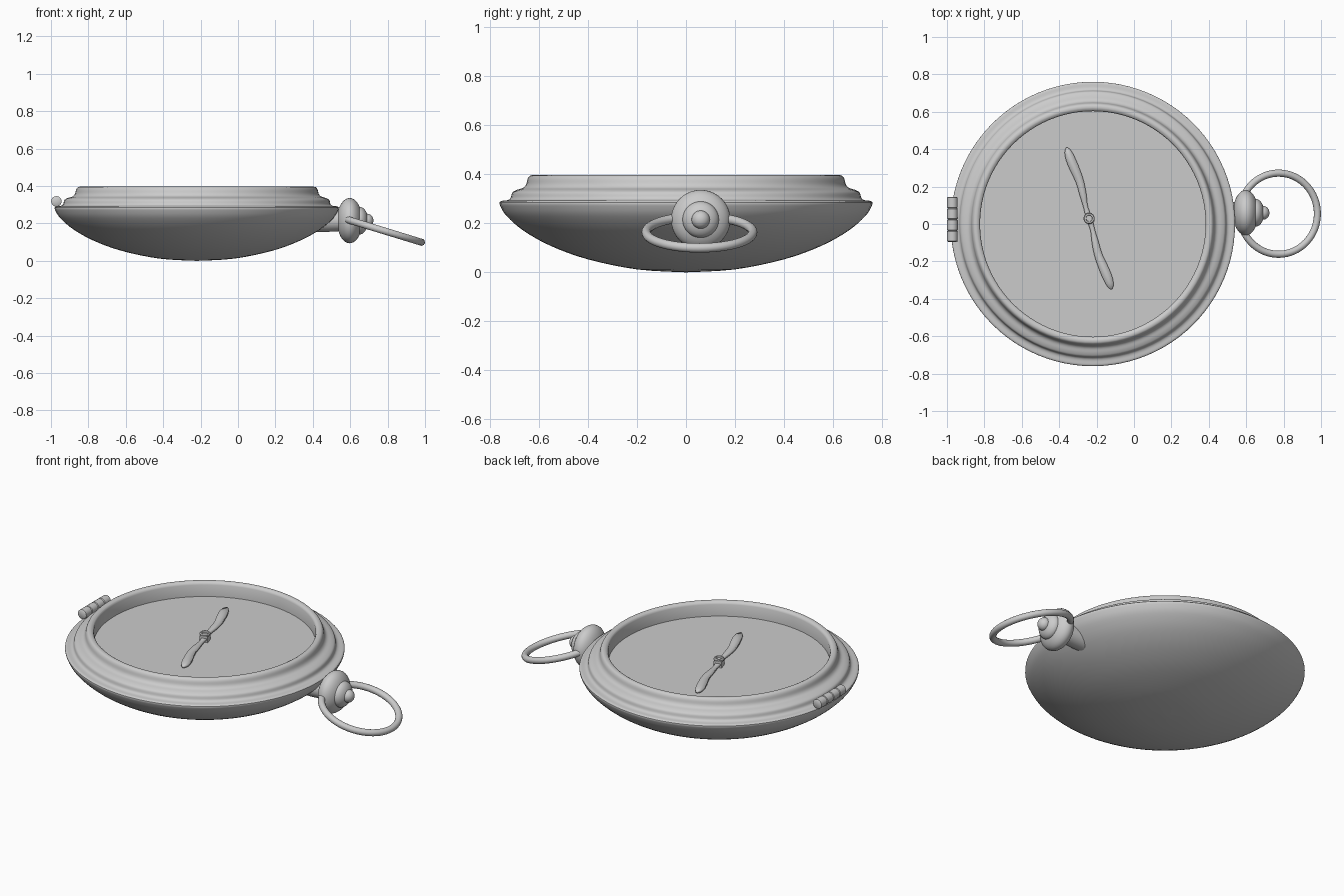
import bpy, bmesh, math
from mathutils import Matrix, Vector

if "Cube" in bpy.data.objects:
    bpy.data.objects.remove(bpy.data.objects["Cube"])

GREY = (0.6, 0.6, 0.6, 1)
metal = bpy.data.materials.new("plain grey")
metal.use_nodes = True
metal.diffuse_color = GREY
metal.node_tree.nodes["Principled BSDF"].inputs["Base Color"].default_value = GREY

CASE = Vector((-0.22, 0, 0))
CROWN_Y, CROWN_Z = 0.06, 0.215


def finish(name, bm, matrix=None, angle=40):
    """Turn a bmesh into a smooth-shaded grey object."""
    bmesh.ops.remove_doubles(bm, verts=bm.verts, dist=1e-5)
    bmesh.ops.recalc_face_normals(bm, faces=bm.faces)
    mesh = bpy.data.meshes.new(name)
    bm.to_mesh(mesh)
    bm.free()
    obj = bpy.data.objects.new(name, mesh)
    bpy.context.collection.objects.link(obj)
    mesh.materials.append(metal)
    if matrix:
        obj.matrix_world = matrix
    bpy.ops.object.select_all(action='DESELECT')
    obj.select_set(True)
    bpy.context.view_layer.objects.active = obj
    bpy.ops.object.shade_smooth_by_angle(angle=math.radians(angle))
    return obj


def smooth_path(points, steps=4):
    """Catmull-Rom curve through a few profile points."""
    p = [Vector(q) for q in points]
    p = [p[0]] + p + [p[-1]]
    out = []
    for a, b, c, d in zip(p, p[1:], p[2:], p[3:]):
        for i in range(steps):
            t = i / steps
            out.append(0.5 * (2 * b + (c - a) * t + (2 * a - 5 * b + 4 * c - d) * t * t
                              + (3 * b - a - 3 * c + d) * t ** 3))
    return out + [p[-1]]


def lathe(name, profile, matrix, segments=96, angle=40):
    """Spin a (radius, height) profile around local z."""
    bm = bmesh.new()
    verts = [bm.verts.new((r, 0, z)) for r, z in profile]
    edges = [bm.edges.new(pair) for pair in zip(verts, verts[1:])]
    bmesh.ops.spin(bm, geom=verts + edges, cent=(0, 0, 0), axis=(0, 0, 1),
                   angle=math.tau, steps=segments, use_duplicate=False)
    return finish(name, bm, matrix, angle)


at_case = Matrix.Translation(CASE)

# Domed back of the case
lathe("case_back", smooth_path([(0, 0), (0.2, 0.012), (0.4, 0.053), (0.55, 0.107),
                                (0.66, 0.168), (0.73, 0.228), (0.757, 0.27), (0.76, 0.285)]),
      at_case)

# Stepped bezel with its inner wall
bezel = smooth_path([(0.76, 0.285), (0.752, 0.291), (0.728, 0.294), (0.715, 0.303),
                     (0.708, 0.325), (0.69, 0.336), (0.665, 0.344), (0.652, 0.358),
                     (0.645, 0.382), (0.635, 0.394), (0.62, 0.396), (0.608, 0.39)])
lathe("bezel", bezel + [Vector((0.603, 0.38)), Vector((0.603, 0.30))], at_case)

# Flat dial
lathe("dial", [(0, 0.31), (0.605, 0.31)], at_case)

# Needle: a wavy two-ended blade, the second half turned half way round
HUB = Vector((-0.24, 0.03, 0))
blade = [(0, 0.018, 0), (0.06, 0.012, 0), (0.13, 0.018, 0.006), (0.20, 0.021, 0.010),
         (0.27, 0.025, 0.004), (0.33, 0.025, -0.002), (0.375, 0.018, -0.004), (0.397, 0.004, -0.004)]
blade = smooth_path(blade, 3)
bm = bmesh.new()
for turn in (1, -1):
    rows = [[bm.verts.new((turn * (shift + side * half), turn * along, 0.328))
             for side in (-1, 1)] for along, half, shift in blade]
    for low, high in zip(rows, rows[1:]):
        bm.faces.new((low[0], low[1], high[1], high[0]))
needle = finish("needle", bm, Matrix.Translation(HUB) @ Matrix.Rotation(math.radians(17), 4, 'Z'))
plate = needle.modifiers.new("thickness", 'SOLIDIFY')
plate.thickness = 0.012
plate.offset = 0

# Needle hub block, pin and ring
bm = bmesh.new()
bmesh.ops.create_cube(bm, size=1, matrix=Matrix.Diagonal((0.046, 0.046, 0.036, 1)))
finish("needle_hub", bm, Matrix.Translation(HUB + Vector((0, 0, 0.328)))
       @ Matrix.Rotation(math.radians(17), 4, 'Z'))
lathe("hub_ring", [(0, 0.352), (0.016, 0.352), (0.018, 0.360), (0.026, 0.360),
                   (0.030, 0.354), (0.028, 0.345), (0.02, 0.34)], Matrix.Translation(HUB), 24)

# Hinge: a row of barrel knuckles
for i in range(4):
    knuckle = [(0, -0.03), (0.023, -0.03), (0.028, -0.026), (0.028, 0.026), (0.023, 0.03), (0, 0.03)]
    lathe(f"hinge_knuckle_{i + 1}", knuckle,
          Matrix.Translation((-0.971, -0.065 + 0.06 * i, 0.318)) @ Matrix.Rotation(math.pi / 2, 4, 'X'), 24)

# Stem and crown, turned about the x axis
along_x = Matrix.Translation((0, CROWN_Y, CROWN_Z)) @ Matrix.Rotation(math.pi / 2, 4, 'Y')
lathe("stem", [(0.062, 0.40), (0.06, 0.48), (0.054, 0.58)], along_x, 32)


def bulb(name, x, radius, depth):
    """Flattened ball on the crown axis."""
    arc = [(radius * math.sin(math.pi * i / 20), x - depth * math.cos(math.pi * i / 20))
           for i in range(21)]
    lathe(name, arc, along_x, 40)


bulb("crown_disc", 0.597, 0.121, 0.068)
bulb("crown_collar", 0.650, 0.074, 0.046)
bulb("crown_tip", 0.690, 0.037, 0.034)

# Tilted bow ring
bpy.ops.mesh.primitive_torus_add(major_radius=0.217, minor_radius=0.019, major_segments=64,
                                 minor_segments=14, location=(0.773, 0.055, 0.163),
                                 rotation=(0, math.radians(17), 0))
bow = bpy.context.object
bow.name = "bow_ring"
bow.data.materials.append(metal)
bpy.ops.object.shade_smooth()
